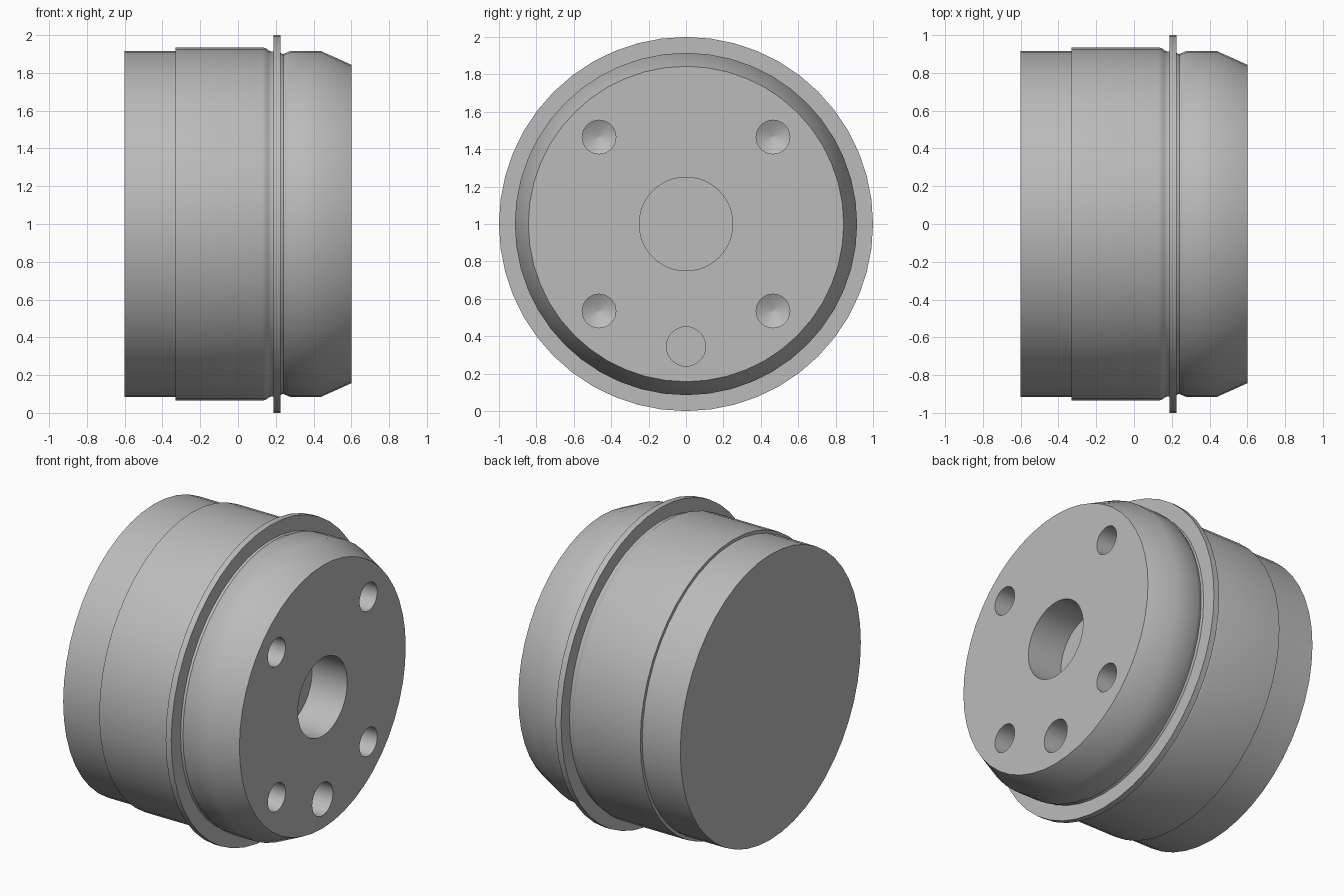
import bpy, bmesh, math

cube = bpy.data.objects.get("Cube")
if cube:
    bpy.data.objects.remove(cube)

GREY = (0.5, 0.5, 0.5, 1)
metal = bpy.data.materials.new("grey metal")
metal.use_nodes = True
metal.diffuse_color = GREY
metal.node_tree.nodes["Principled BSDF"].inputs["Base Color"].default_value = GREY


def lathe(name, profile, sides, y=0.0, z=1.0):
    """Turn (x, radius) points around an axis parallel to x and cap both ends."""
    bm = bmesh.new()
    rings = []
    for x, r in profile:
        angles = [2 * math.pi * i / sides for i in range(sides)]
        rings.append([bm.verts.new((x, y + r * math.sin(a), z + r * math.cos(a)))
                      for a in angles])
    for a, b in zip(rings, rings[1:]):
        for i in range(sides):
            j = (i + 1) % sides
            bm.faces.new((a[i], a[j], b[j], b[i]))
    bm.faces.new(rings[0])
    bm.faces.new(rings[-1])
    bmesh.ops.recalc_face_normals(bm, faces=bm.faces)
    mesh = bpy.data.meshes.new(name)
    bm.to_mesh(mesh)
    bm.free()
    mesh.materials.append(metal)
    obj = bpy.data.objects.new(name, mesh)
    bpy.context.collection.objects.link(obj)
    return obj


# Turned body: rear barrel, step, relief groove, flange, groove, tapered nose
body = lathe("hub_body", [
    (-0.60, 0.915), (-0.33, 0.915), (-0.33, 0.935), (0.13, 0.935),
    (0.145, 0.931), (0.16, 0.921), (0.172, 0.914), (0.187, 0.914),
    (0.187, 1.0), (0.226, 1.0), (0.226, 0.905),
    (0.24, 0.90), (0.255, 0.906), (0.275, 0.915),
    (0.44, 0.915), (0.60, 0.843)], 48)

# Blind holes in the nose face: central bore, locating hole, four drilled holes
FACE, OUT = 0.60, 0.70
cutters = [
    lathe("bore_cutter", [(OUT, 0.25), (FACE - 0.25, 0.25)], 48),
    lathe("locating_hole_cutter", [(OUT, 0.105), (FACE - 0.25, 0.105)], 32, 0, 0.345),
]
for sy in (-1, 1):
    for sz in (-1, 1):
        cutters.append(lathe(
            "bolt_hole_cutter",
            [(OUT, 0.09), (FACE - 0.32, 0.09), (FACE - 0.37, 0.001)],
            32, sy * 0.465, 1 + sz * 0.465))

bpy.ops.object.select_all(action="DESELECT")
body.select_set(True)
bpy.context.view_layer.objects.active = body
for cutter in cutters:
    cutter.hide_render = True
    mod = body.modifiers.new("hole", "BOOLEAN")
    mod.operation = "DIFFERENCE"
    mod.solver = "EXACT"
    mod.object = cutter
    bpy.ops.object.modifier_apply(modifier=mod.name)
    bpy.data.objects.remove(cutter)

bpy.ops.object.shade_smooth_by_angle(angle=math.radians(32))
